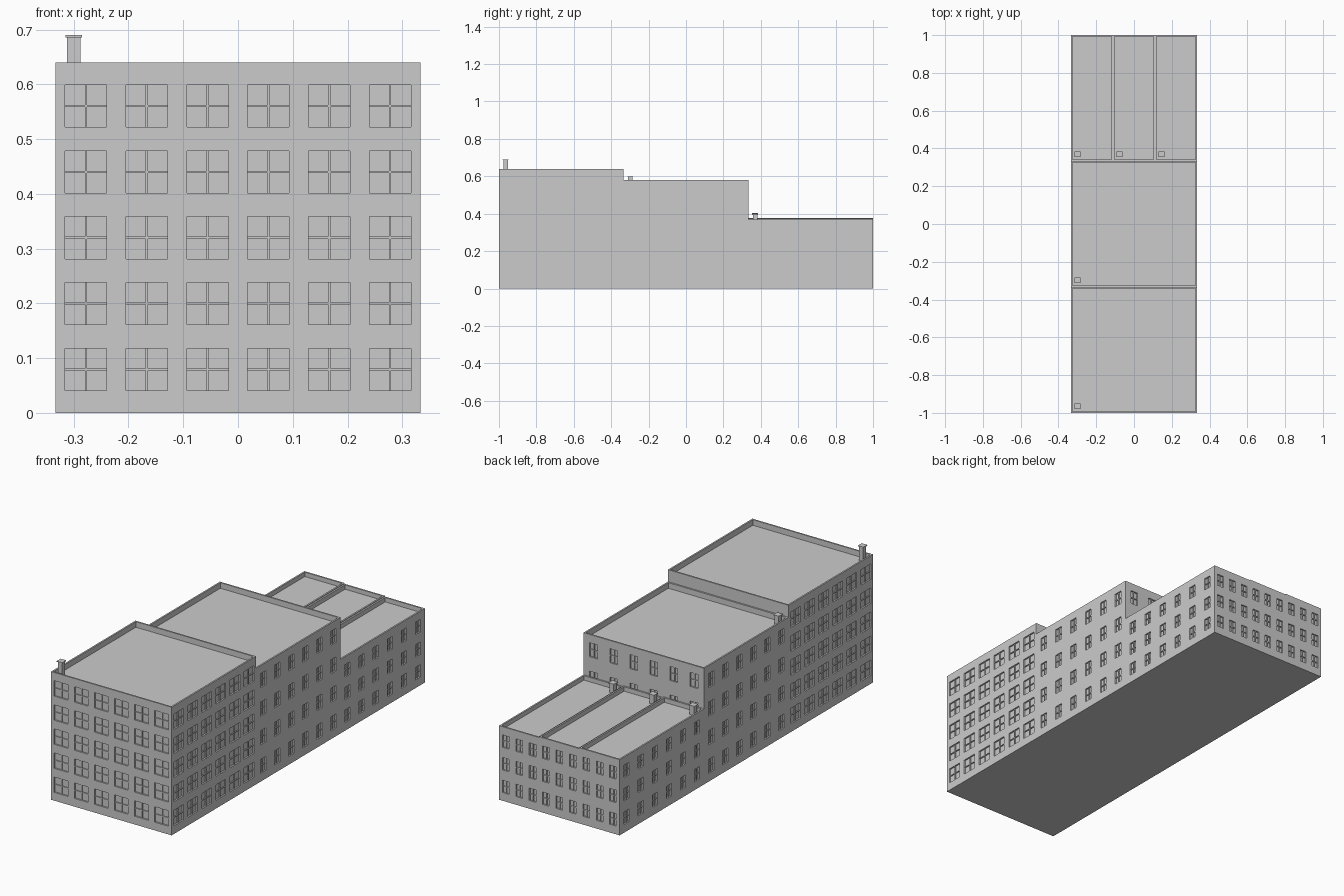
import bpy, bmesh
from mathutils import Vector

if "Cube" in bpy.data.objects:
    bpy.data.objects.remove(bpy.data.objects["Cube"])

RECESS = 0.008
UP = Vector((0, 0, 1))


def finish(bm, name):
    bmesh.ops.remove_doubles(bm, verts=bm.verts, dist=1e-5)
    me = bpy.data.meshes.new(name)
    bm.to_mesh(me)
    bm.free()
    ob = bpy.data.objects.new(name, me)
    bpy.context.collection.objects.link(ob)
    return ob


def quad(bm, *pts):
    bm.faces.new([bm.verts.new(p) for p in pts])


def box(bm, x0, x1, y0, y1, z0, z1):
    r = bmesh.ops.create_cube(bm, size=1)
    for v in r["verts"]:
        v.co = Vector(((x0 + x1) / 2 + v.co.x * (x1 - x0),
                       (y0 + y1) / 2 + v.co.y * (y1 - y0),
                       (z0 + z1) / 2 + v.co.z * (z1 - z0)))


def spans(length, count, size, first):
    """Start and end of evenly spaced openings, with equal end margins."""
    step = (length - 2 * first - size) / (count - 1)
    return [(first + i * step, first + i * step + size) for i in range(count)]


def facade(bm, bars, o, u, w, h, win):
    """Wall from o along u; win = (columns, rows, width, height) or None."""
    o, u = Vector(o), Vector(u)
    n = u.cross(UP)

    def P(a, b, d=0.0):
        return o + u * a + UP * b - n * d
    if not win:
        quad(bm, P(0, 0), P(w, 0), P(w, h), P(0, h))
        return
    cols, rows, ww, wh = win
    us = spans(w, cols, ww, (w / cols - ww) / 2)
    vs = spans(h, rows, wh, 0.041)
    ucuts = [0] + [c for s in us for c in s] + [w]
    vcuts = [0] + [c for s in vs for c in s] + [h]
    for i in range(len(ucuts) - 1):
        for j in range(len(vcuts) - 1):
            a, b, c, d = ucuts[i], ucuts[i + 1], vcuts[j], vcuts[j + 1]
            if not (i % 2 and j % 2):
                quad(bm, P(a, c), P(b, c), P(b, d), P(a, d))
                continue
            # recessed glass with its four reveals
            ring = [(a, c), (b, c), (b, d), (a, d)]
            quad(bm, *[P(p, q, RECESS) for p, q in ring])
            for k in range(4):
                p, q = ring[k], ring[(k + 1) % 4]
                quad(bm, P(*p), P(*q), P(*q, RECESS), P(*p, RECESS))
            # crossed glazing bars
            m, t, g = (a + b) / 2, (c + d) / 2, 0.002
            for e0, e1, f0, f1 in ((m - g, m + g, c, d), (a, b, t - g, t + g)):
                p, q = P(e0, f0, RECESS), P(e1, f1, 0.003)
                box(bars, *sorted((p.x, q.x)), *sorted((p.y, q.y)), f0, f1)


def building(name, x0, x1, y0, y1, h, drop, front=None, right=None, back=None, left=None):
    bm, bars = bmesh.new(), bmesh.new()
    w, l, t = x1 - x0, y1 - y0, 0.008
    facade(bm, bars, (x0, y0, 0), (1, 0, 0), w, h, front)
    facade(bm, bars, (x1, y0, 0), (0, 1, 0), l, h, right)
    facade(bm, bars, (x1, y1, 0), (-1, 0, 0), w, h, back)
    facade(bm, bars, (x0, y1, 0), (0, -1, 0), l, h, left)
    # base, parapet rim, inner parapet and sunken roof
    quad(bm, (x0, y0, 0), (x0, y1, 0), (x1, y1, 0), (x1, y0, 0))
    out = [(x0, y0), (x1, y0), (x1, y1), (x0, y1)]
    inn = [(x0 + t, y0 + t), (x1 - t, y0 + t), (x1 - t, y1 - t), (x0 + t, y1 - t)]
    for k in range(4):
        m = (k + 1) % 4
        quad(bm, (*out[k], h), (*out[m], h), (*inn[m], h), (*inn[k], h))
        quad(bm, (*inn[k], h), (*inn[m], h), (*inn[m], h - drop), (*inn[k], h - drop))
    quad(bm, *[(*p, h - drop) for p in inn])
    finish(bm, name)
    if bars.verts:
        finish(bars, name + "_window_bars")
    else:
        bars.free()


def chimney(name, x, y, base, top):
    bm = bmesh.new()
    s, c = 0.012, 0.0155
    box(bm, x - s, x + s, y - s, y + s, base, top - 0.004)
    box(bm, x - c, x + c, y - c, y + c, top - 0.004, top)
    finish(bm, name)


T = 1 / 3
big, mid = (6, 5, 0.076, 0.077), (6, 4, 0.042, 0.07)
side, rear = (6, 3, 0.04, 0.062), (3, 3, 0.036, 0.062)

# tall front block and middle block
building("front_block", -T, T, -1, -T, 0.64, 0.028, front=big, right=big, left=big)
building("middle_block", -T, T, -T, T, 0.58, 0.028, right=mid, back=mid, left=mid)
chimney("front_chimney", -0.3, -0.965, 0.61, 0.69)
chimney("middle_chimney", -0.3, -0.298, 0.55, 0.60)

# three narrow houses at the back
for i, h in enumerate((0.378, 0.374, 0.37)):
    x = -T + i * 2 / 9
    building(f"row_house_{i + 1}", x, x + 2 / 9, T, 1, h, 0.022, back=rear,
             left=side if i == 0 else None, right=side if i == 2 else None)
    chimney(f"row_chimney_{i + 1}", x + 0.034, 0.369, h - 0.025, h + 0.026)
